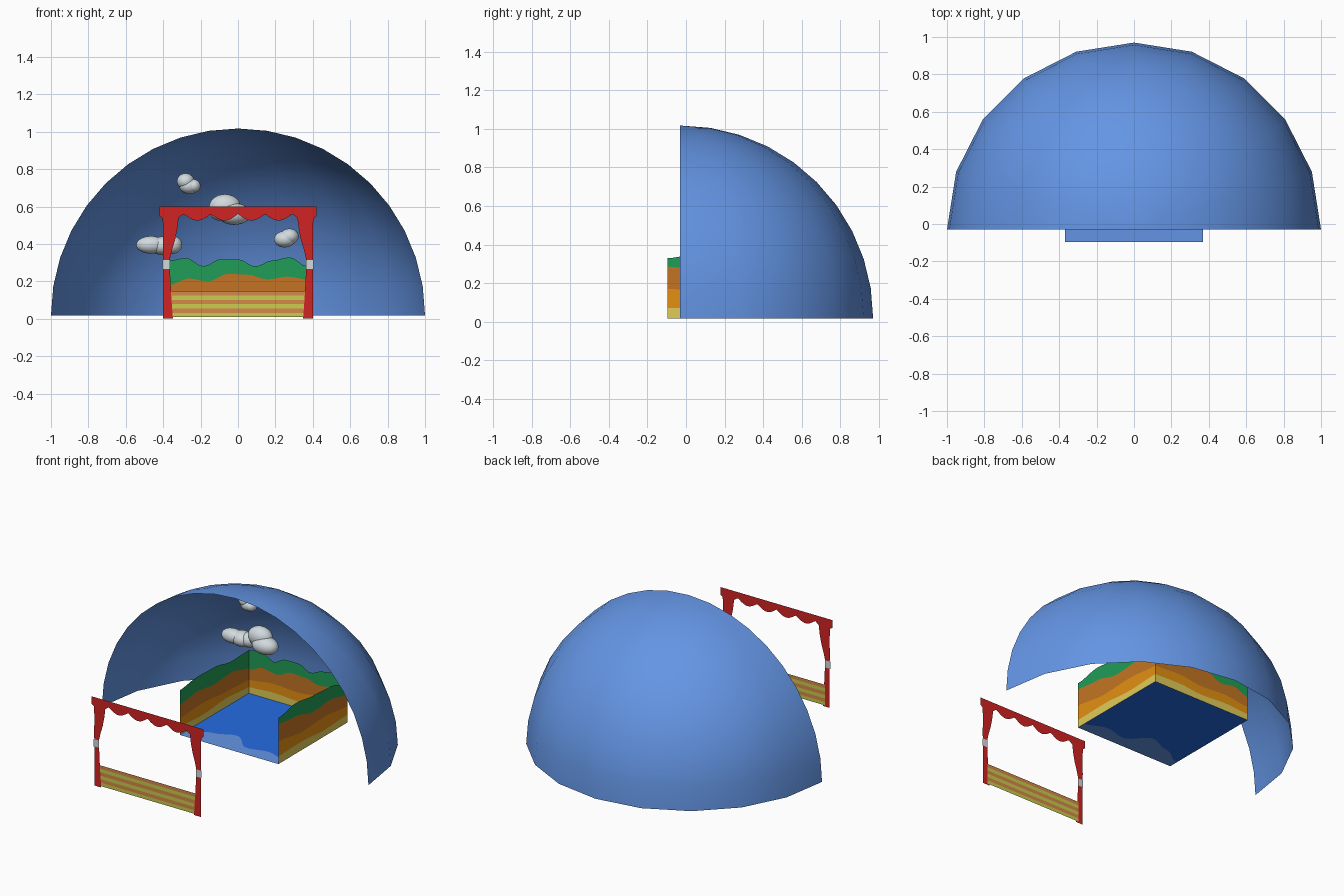
import bpy, bmesh, math
from mathutils import Vector, Matrix

if "Cube" in bpy.data.objects:
    bpy.data.objects.remove(bpy.data.objects["Cube"])


def material(name, rgb):
    m = bpy.data.materials.new(name)
    m.diffuse_color = (*rgb, 1)
    m.use_nodes = True
    m.node_tree.nodes["Principled BSDF"].inputs["Base Color"].default_value = m.diffuse_color
    return m


SKY = material("sky blue", (.127, .301, .78))
SEA = material("deep blue", (.018, .15, .76))
GREEN = material("hill green", (.015, .34, .095))
BROWN = material("earth brown", (.55, .175, .017))
ORANGE = material("sand orange", (.78, .28, .006))
YELLOW = material("beach yellow", (.75, .60, .10))
RED = material("curtain red", (.64, .017, .017))
WHITE = material("cloud white", (.64, .70, .73))
STRIPE_Y = material("stripe yellow", (.60, .60, .08))
STRIPE_O = material("stripe orange", (.66, .25, .065))


def finish(bm, name, mats, smooth=False):
    me = bpy.data.meshes.new(name)
    bm.to_mesh(me)
    bm.free()
    for m in mats:
        me.materials.append(m)
    for p in me.polygons:
        p.use_smooth = smooth
    ob = bpy.data.objects.new(name, me)
    bpy.context.collection.objects.link(ob)
    return ob


def ribbon(bm, a, b, mat=0):
    """Strip of quads between two point rows."""
    va = [bm.verts.new(p) for p in a]
    vb = [bm.verts.new(p) for p in b]
    for i in range(len(a) - 1):
        bm.faces.new((va[i], va[i + 1], vb[i + 1], vb[i])).material_index = mat


def wave(keys, t):
    """Smooth curve through evenly spaced heights, t in 0..1."""
    f = t * (len(keys) - 1)
    i = min(int(f), len(keys) - 2)
    s = (1 - math.cos(math.pi * (f - i))) / 2
    return keys[i] + (keys[i + 1] - keys[i]) * s


# sky dome: a quarter sphere, 20 sides around, open at the front
BASE, CY = .017, -.03
bm = bmesh.new()
bmesh.ops.create_uvsphere(bm, u_segments=20, v_segments=20, radius=1)
cut = [v for v in bm.verts if v.co.z < -.01 or v.co.y < -.01]
bmesh.ops.delete(bm, geom=cut, context='VERTS')
bmesh.ops.translate(bm, vec=(0, CY, BASE), verts=bm.verts)
finish(bm, "sky_dome", [SKY], True)

# stage floor: deep water with a pale wavy strip along the front
W, Y0, Y1, N = .37, -.095, .645, 28
T = [i / N for i in range(N + 1)]
shore = [.085, .19, .26, .11, .15, .085]
xs = [-W + 2 * W * t for t in T]
edge = [(x, Y0 + (Y1 - Y0) * wave(shore, t), BASE) for x, t in zip(xs, T)]
bm = bmesh.new()
ribbon(bm, [(x, Y0, BASE) for x in xs], edge, 0)
ribbon(bm, edge, [(x, Y1, BASE) for x in xs], 1)
finish(bm, "stage_floor", [SKY, SEA])

# landscape walls: four wavy painted layers each, bottom to top
walls = {
    "left_wall": ((-W, Y0), (-W, Y1), [
        [.07, .06, .075, .06],
        [.13, .14, .12, .11],
        [.22, .24, .22, .23, .19],
        [.32, .34, .335, .305, .31]]),
    "back_wall": ((-W, Y1), (W, Y1), [
        [.06, .07, .06, .075, .07],
        [.11, .13, .12, .14, .13],
        [.18, .215, .20, .24, .235, .21, .225, .21],
        [.31, .325, .28, .318, .318, .28, .312, .328, .28]]),
    "right_wall": ((W, Y1), (W, Y0), [
        [.07, .06, .075, .07],
        [.13, .15, .14, .17],
        [.21, .24, .23, .27, .285],
        [.28, .33, .34, .36, .33]]),
}
for name, (a, b, layers) in walls.items():
    a, b = Vector(a), Vector(b)
    bm = bmesh.new()
    low = [(*a.lerp(b, t), BASE) for t in T]
    for k, keys in enumerate(layers):
        high = [(*a.lerp(b, t), wave(keys, t)) for t in T]
        ribbon(bm, low, high, k)
        low = high
    finish(bm, name, [YELLOW, ORANGE, BROWN, GREEN])

# striped front panel
FY = -.968
bm = bmesh.new()
for i in range(6):
    z0, z1 = .008 + i * .0233, .008 + (i + 1) * .0233
    ribbon(bm, [(-.365, FY, z0), (.365, FY, z0)],
           [(-.365, FY, z1), (.365, FY, z1)], i % 2)
finish(bm, "striped_panel", [STRIPE_Y, STRIPE_O])

# side curtains with ties: rows of (z, outer x, inner x)
curtain = [(0, .40, .348), (.05, .40, .352), (.14, .40, .358), (.26, .40, .364),
           (.31, .40, .366), (.36, .402, .355), (.42, .40, .337),
           (.48, .40, .325), (.56, .405, .315)]
for side, s in (("left", -1), ("right", 1)):
    bm = bmesh.new()
    ribbon(bm, [(s * o, FY - .001, z) for z, o, i in curtain],
           [(s * i, FY - .001, z) for z, o, i in curtain])
    finish(bm, side + "_curtain", [RED])
    # white tie shown on both faces of the curtain
    bm = bmesh.new()
    for y in (FY - .002, FY):
        ribbon(bm, [(s * .404, y, .265), (s * .404, y, .315)],
               [(s * .364, y, .265), (s * .364, y, .315)])
    finish(bm, side + "_curtain_tie", [WHITE])

# scalloped valance: six lobes
bm = bmesh.new()
vx = [-.42 + .84 * i / 72 for i in range(73)]
ribbon(bm, [(x, FY - .002, .56 - .035 * abs(math.sin(math.pi * x / .145)))
            for x in vx], [(x, FY - .002, .60) for x in vx])
finish(bm, "valance", [RED])

# clouds: overlapping soft ellipsoids as (centre, radii)
clouds = {
    "upper_cloud": [((-.28, .49, .735), (.047, .05, .043)),
                    ((-.26, .49, .71), (.055, .05, .043)),
                    ((-.235, .48, .71), (.035, .04, .035))],
    "middle_cloud": [((-.07, .34, .60), (.085, .06, .066)),
                     ((-.02, .32, .56), (.09, .065, .058)),
                     ((-.10, .35, .575), (.05, .05, .05))],
    "left_cloud": [((-.465, .61, .395), (.08, .05, .047)),
                   ((-.40, .62, .39), (.075, .06, .05)),
                   ((-.35, .62, .395), (.052, .05, .048))],
    "right_cloud": [((.25, .70, .425), (.058, .05, .044)),
                    ((.275, .70, .44), (.05, .05, .042))],
}
for name, lumps in clouds.items():
    bm = bmesh.new()
    for c, r in lumps:
        m = Matrix.Translation(c) @ Matrix.Diagonal((*r, 1))
        bmesh.ops.create_icosphere(bm, subdivisions=3, radius=1, matrix=m)
    finish(bm, name, [WHITE], True)
